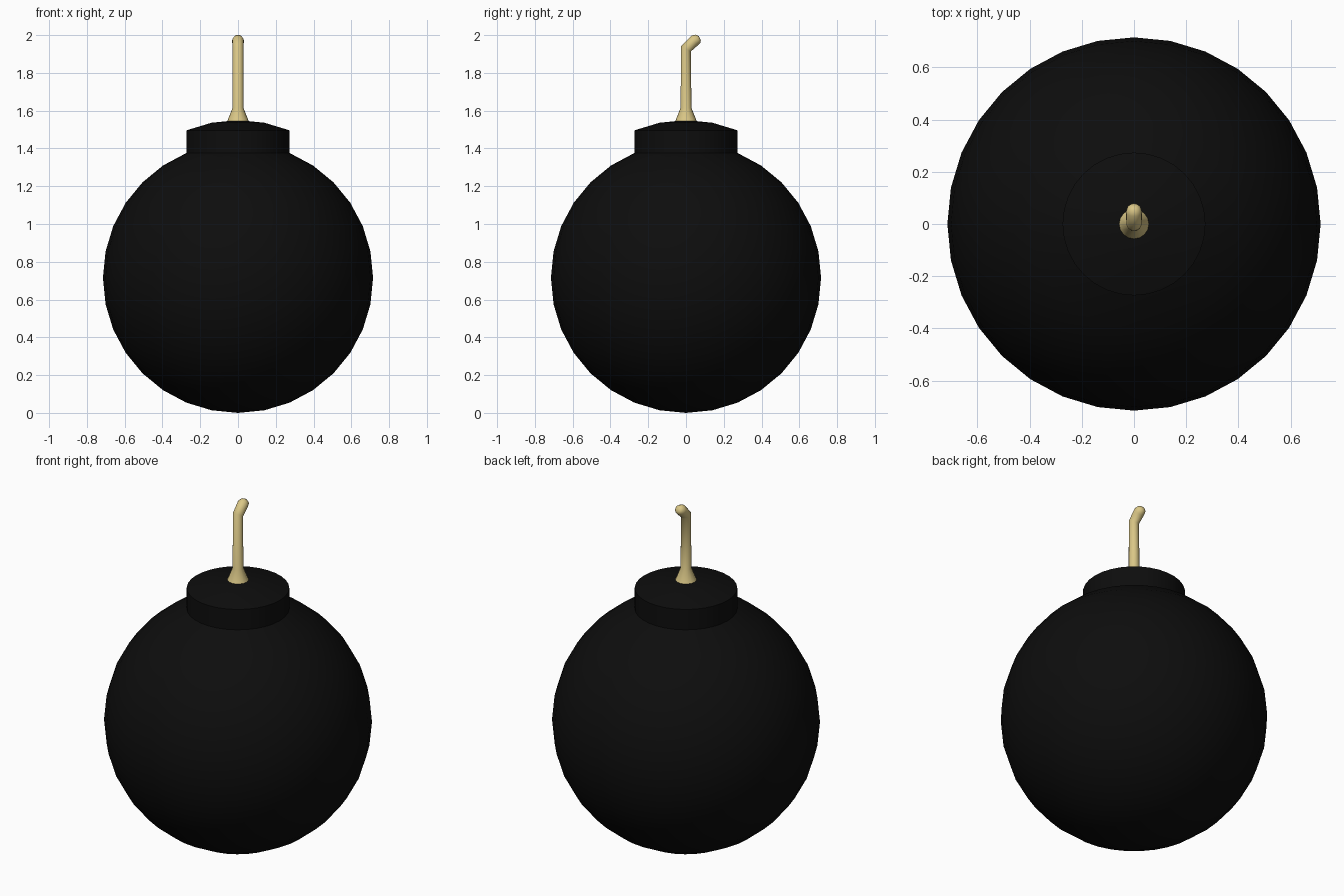
import bpy, bmesh, math
from mathutils import Vector

if "Cube" in bpy.data.objects:
    bpy.data.objects.remove(bpy.data.objects["Cube"])

R, NECK = 0.715, 0.12


def material(name, color):
    m = bpy.data.materials.new(name)
    m.diffuse_color = (*color, 1)
    m.use_nodes = True
    m.node_tree.nodes["Principled BSDF"].inputs["Base Color"].default_value = m.diffuse_color
    return m


def loft(name, rings, sides, mat, angle):
    """Skin rings (centre y, z, radius, tilt towards +y); radius 0 makes a pole."""
    bm = bmesh.new()
    loops = []
    for y, z, r, tilt in rings:
        centre = Vector((0, y, z))
        if r == 0:
            loops.append([bm.verts.new(centre)] * sides)
            continue
        side = Vector((0, math.cos(tilt), -math.sin(tilt)))
        loop = []
        for i in range(sides):
            a = math.tau * i / sides
            loop.append(bm.verts.new(centre + Vector((r * math.cos(a), 0, 0)) + side * r * math.sin(a)))
        loops.append(loop)
    for lo, hi in zip(loops, loops[1:]):
        for i in range(sides):
            j = (i + 1) % sides
            bm.faces.new(dict.fromkeys((lo[i], lo[j], hi[j], hi[i])))
    for loop in (loops[0], loops[-1]):
        if loop[0] is not loop[1]:
            bm.faces.new(loop)
    bmesh.ops.recalc_face_normals(bm, faces=bm.faces)
    me = bpy.data.meshes.new(name)
    bm.to_mesh(me)
    bm.free()
    me.materials.append(mat)
    ob = bpy.data.objects.new(name, me)
    bpy.context.collection.objects.link(ob)
    bpy.ops.object.select_all(action='DESELECT')
    bpy.context.view_layer.objects.active = ob
    ob.select_set(True)
    bpy.ops.object.shade_smooth_by_angle(angle=math.radians(angle))
    return ob


black = material("black_iron", (0.004, 0.004, 0.004))
tan = material("fuse_cord", (0.70, 0.57, 0.24))

# Body: 32 x 16 sphere whose top cap is raised to form the neck
body = [(0, 0, 0, 0)]
for k in range(1, 15):
    a = math.pi * k / 16
    body.append((0, R - R * math.cos(a), R * math.sin(a), 0))
for k in (14, 15):
    a = math.pi * k / 16
    body.append((0, R - R * math.cos(a) + NECK, R * math.sin(a), 0))
body.append((0, 2 * R + NECK, 0, 0))
loft("bomb_body", body, 32, black, 35)

# Fuse: flared foot, straight shaft, bend towards the back, rounded tip
fuse = [
    (0, 1.542, 0.058, 0),
    (0, 1.615, 0.029, 0),
    (0, 1.927, 0.029, math.radians(28)),
    (0.045, 1.971, 0.031, math.radians(60)),
    (0.064, 1.980, 0.025, math.radians(62)),
    (0.073, 1.984, 0.012, math.radians(62)),
]
loft("fuse", fuse, 16, tan, 50)
